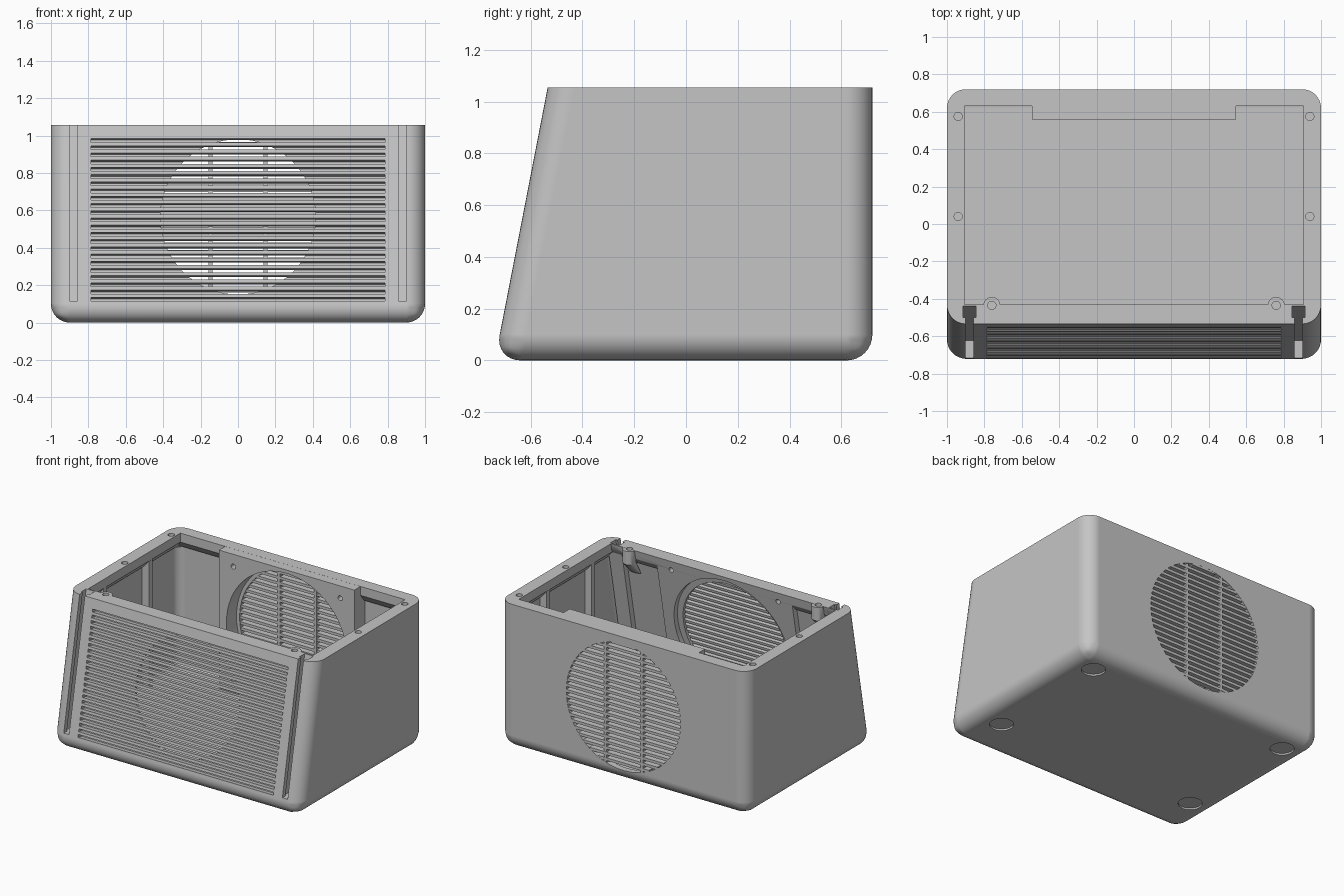
import bpy, bmesh, math

if "Cube" in bpy.data.objects:
    bpy.data.objects.remove(bpy.data.objects["Cube"], do_unlink=True)

HEIGHT = 1.055
FRONT, SLOPE = -0.739, 0.194      # front plane: y = FRONT + SLOPE * z
BACK = 0.72
PITCH, GAP = 0.0386, 0.02         # front louvre spacing and opening
REAR_PITCH = 0.0412
REAR_Z, REAR_R = 0.545, 0.46
FRONT_Z, FRONT_R = 0.565, 0.415
SIDES = ((-1, "right"), (1, "left"))

grey = bpy.data.materials.new("light grey plastic")
grey.use_nodes = True
colour = (0.56, 0.56, 0.56, 1)
grey.diffuse_color = colour
grey.node_tree.nodes["Principled BSDF"].inputs["Base Color"].default_value = colour


def make(name, bm):
    bmesh.ops.recalc_face_normals(bm, faces=bm.faces[:])
    mesh = bpy.data.meshes.new(name)
    bm.to_mesh(mesh)
    bm.free()
    mesh.materials.append(grey)
    ob = bpy.data.objects.new(name, mesh)
    bpy.context.scene.collection.objects.link(ob)
    return ob


def flat(y):
    return lambda z: y


def lean(depth):
    return lambda z: FRONT + SLOPE * z + depth


def prism(bm, outline, near, far, drop=0):
    """Extrude an x-z outline between two surfaces y = near(z), far(z)."""
    a = [bm.verts.new((x, near(z), z)) for x, z in outline]
    b = [bm.verts.new((x, far(z - drop), z - drop)) for x, z in outline]
    bm.faces.new(a)
    bm.faces.new(b[::-1])
    for i in range(len(a)):
        j = (i + 1) % len(a)
        bm.faces.new((a[i], b[i], b[j], a[j]))


def rect(x0, x1, z0, z1):
    return [(x0, z0), (x1, z0), (x1, z1), (x0, z1)]


def disc(x, z, r, n=64):
    return [(x + r * math.cos(2 * math.pi * i / n), z + r * math.sin(2 * math.pi * i / n))
            for i in range(n)]


def build(name, parts):
    bm = bmesh.new()
    for part in parts:
        prism(bm, *part)
    return make(name, bm)


def rounded_box(name, outline, near, far, radius):
    """Box rounded along its bottom and upright edges."""
    bm = bmesh.new()
    prism(bm, outline, near, far)
    floor = min(z for x, z in outline) + 0.01
    edges = [e for e in bm.edges if min(v.co.z for v in e.verts) < floor]
    bmesh.ops.bevel(bm, geom=edges, offset=radius, segments=8, profile=0.5, affect="EDGES")
    return make(name, bm)


def pegs(name, spots, r, z0, z1, n=24):
    """Upright cylinders."""
    bm = bmesh.new()
    for x, y in spots:
        ring = bmesh.ops.create_cone(bm, cap_ends=True, segments=n, radius1=r, radius2=r, depth=z1 - z0)
        bmesh.ops.translate(bm, verts=ring["verts"], vec=(x, y, (z0 + z1) / 2))
    return make(name, bm)


def cut(targets, cutter):
    cutter.hide_render = True
    for ob in targets:
        mod = ob.modifiers.new("cut", "BOOLEAN")
        mod.operation, mod.solver, mod.object = "DIFFERENCE", "EXACT", cutter
        bpy.context.view_layer.objects.active = ob
        bpy.ops.object.modifier_apply(modifier=mod.name)
    bpy.data.objects.remove(cutter, do_unlink=True)


def smooth(ob):
    bpy.ops.object.select_all(action="DESELECT")
    ob.select_set(True)
    bpy.context.view_layer.objects.active = ob
    bpy.ops.object.shade_smooth_by_angle(angle=math.radians(30))
    ob.modifiers.new("even shading", "WEIGHTED_NORMAL").keep_sharp = True


# Outer shell: leaning box with thin walls and a thicker rim, sloped underneath
shell = rounded_box("shell", rect(-1, 1, 0, HEIGHT), lean(0), flat(BACK), 0.1)
cut([shell], rounded_box("cavity", rect(-0.96, 0.96, 0.05, 0.94), lean(0.06), flat(0.68), 0.06))
cut([shell], build("rim_slope", [
    ([(-0.955, 0.93), (0.955, 0.93), (0.905, 0.99), (-0.905, 0.99)],
     lambda z: lean(0.065 + (z - 0.93) * 0.67)(z), lambda z: 0.675 - (z - 0.93) * 0.75)]))
cut([shell], build("rim_opening", [(rect(-0.905, 0.905, 0.98, 1.3), lean(0.105), flat(0.63))]))

# Thick fan mounts in the middle of the back and front walls
rear_mount = build("rear_fan_mount", [(rect(-0.545, 0.545, 0.04, HEIGHT - 0.0005), flat(0.56), flat(0.69))])
front_mount = build("front_fan_mount", [(rect(-0.545, 0.545, 0.04, 1.02), lean(0.05), lean(0.104))])

# Housings behind the sliding channels
housings = [build(label + "_channel_housing", [
    (rect(s * 0.88 - 0.055, s * 0.88 + 0.055, 0.05, 1.02), lean(0.05), lean(0.104))])
    for s, label in SIDES]

# Round fan openings, wider on the inside
cut([shell, rear_mount], build("rear_opening", [(disc(0, REAR_Z, REAR_R), flat(0.5), flat(0.8))]))
cut([shell, rear_mount], build("rear_recess", [(disc(0, REAR_Z, 0.485), flat(0.5), flat(0.675))]))
cut([shell, front_mount], build("front_opening", [(disc(0, FRONT_Z, FRONT_R), lean(0.04), lean(0.2))]))
cut([shell, front_mount], build("front_recess", [(disc(0, FRONT_Z, 0.46), lean(0.065), lean(0.2))]))

# Front louvre slots square to the leaning face, open only at the round opening
cut([shell], build("front_slots", [
    (rect(-0.787, 0.787, z, z + GAP), lean(-0.05), lean(0.046), 0.018)
    for z in (0.124 + i * PITCH for i in range(23))]))

# T-shaped sliding channels down the front
for half, d0, d1 in ((0.021, -0.05, 0.04), (0.035, 0.035, 0.095)):
    cut([shell] + housings, build("channel", [
        (rect(s * 0.88 - half, s * 0.88 + half, 0.115, 1.3), lean(d0), lean(d1)) for s, label in SIDES]))

# Fan screw holes on the inside walls
fan_holes = [(sx * 0.43, sz * 0.42) for sx in (-1, 1) for sz in (-1, 1)]
cut([rear_mount], build("rear_fan_holes", [
    (disc(x, REAR_Z + z, 0.018, 16), flat(0.5), flat(0.65)) for x, z in fan_holes]))
cut([shell, front_mount], build("front_fan_holes", [
    (disc(x, FRONT_Z + z, 0.018, 16), lean(0.065), lean(0.2)) for x, z in fan_holes]))

# Foot recesses underneath
cut([shell], pegs("foot_recesses", [(s * 0.81, y) for s in (-1, 1) for y in (-0.39, 0.55)],
                  0.08, -0.05, 0.012, 40))

# Screw bosses inside the front wall: upright above, tapering back into the wall below
bosses = []
for side, label in SIDES:
    boss = pegs(label + "_screw_boss", [(side * 0.76, -0.435)], 0.045, 0.86, HEIGHT - 0.001)
    bm = bmesh.new()
    bm.from_mesh(boss.data)
    uprights = [e for e in bm.edges if abs(e.verts[0].co.z - e.verts[1].co.z) > 0.1]
    bmesh.ops.subdivide_edges(bm, edges=uprights, cuts=1)
    for v in bm.verts:
        if v.co.z < 0.9:
            v.co.y = -0.505 + (v.co.y + 0.435) * 0.3
    bm.to_mesh(boss.data)
    bm.free()
    bosses.append(boss)

# Lid screw holes in the rim and bosses
cut([shell], pegs("rim_holes", [(s * 0.94, y) for s in (-1, 1) for y in (0.04, 0.575)], 0.022, 0.985, 1.2))
cut([shell] + bosses, pegs("boss_holes", [(s * 0.76, -0.435) for s in (-1, 1)], 0.022, 0.98, 1.2))

for ob in [shell, rear_mount, front_mount] + housings + bosses:
    smooth(ob)

# Rear grille slats, each trimmed to the circle
slats = []
for i in range(-11, 11):
    z = 0.584 - REAR_Z + i * REAR_PITCH
    w = math.sqrt(REAR_R ** 2 - z ** 2) + 0.005
    slats.append((rect(-w, w, REAR_Z + z - 0.01, REAR_Z + z + 0.01), flat(0.68), flat(BACK - 0.001)))
build("rear_grille_slats", slats)

# Upright bars tying the slats together
half = math.sqrt(REAR_R ** 2 - 0.147 ** 2) + 0.004
build("rear_grille_bars", [
    (rect(s * 0.147 - 0.011, s * 0.147 + 0.011, REAR_Z - half, REAR_Z + half), flat(0.678), flat(BACK - 0.002))
    for s, label in SIDES])

# Slim stiffening ribs under the rim of the side walls
for s, label in SIDES:
    x0, x1 = sorted((s * 0.906, s * 0.97))
    build(label + "_wall_ribs", [
        (rect(x0, x1, 0.04, 1.0), flat(y - 0.02), flat(y + 0.02)) for y in (-0.23, 0.29)])
